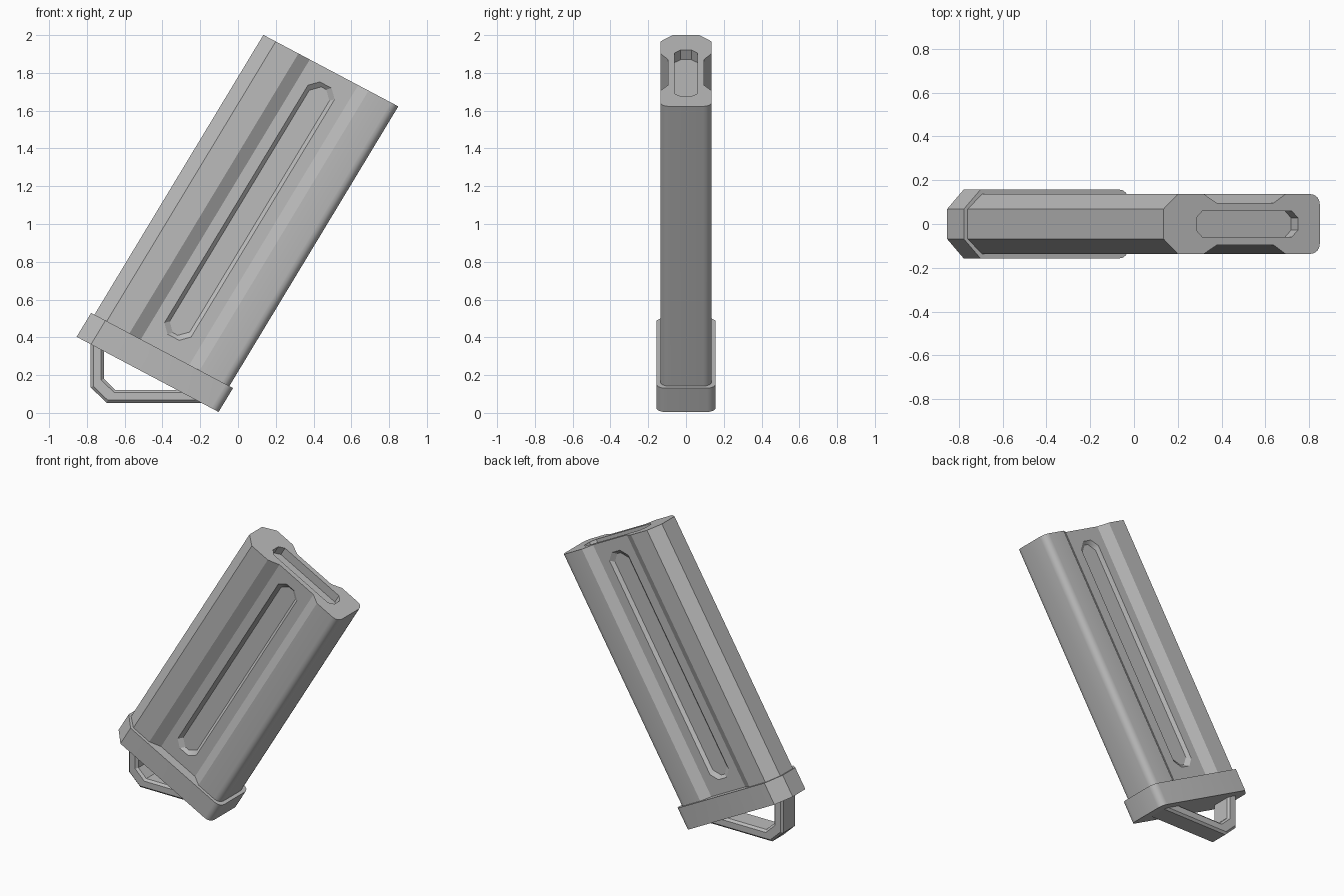
import bpy
import bmesh
from math import radians, sin, cos
from mathutils import Vector

if "Cube" in bpy.data.objects:
    bpy.data.objects.remove(bpy.data.objects["Cube"], do_unlink=True)

# Slanted frame: S runs across the body, T along it, Y is depth
ORIGIN = Vector((-0.76, 0, 0.52))
S = Vector((0.884, 0, -0.468))
T = Vector((0.517, 0, 0.856))
LENGTH = 1.73

grey = bpy.data.materials.new("plain_grey")
grey.use_nodes = True
colour = (0.5, 0.5, 0.5, 1)
grey.diffuse_color = colour
grey.node_tree.nodes["Principled BSDF"].inputs["Base Color"].default_value = colour


def place(s, y, t):
    return ORIGIN + S * s + T * t + Vector((0, y, 0))


def loft(name, loops):
    """Closed solid skinned through equal loops of points."""
    bm = bmesh.new()
    rings = [[bm.verts.new(p) for p in loop] for loop in loops]
    n = len(rings[0])
    for a, b in zip(rings, rings[1:]):
        for i in range(n):
            j = (i + 1) % n
            bm.faces.new((a[i], a[j], b[j], b[i]))
    bm.faces.new(rings[0])
    bm.faces.new(rings[-1])
    bmesh.ops.recalc_face_normals(bm, faces=bm.faces)
    mesh = bpy.data.meshes.new(name)
    bm.to_mesh(mesh)
    bm.free()
    obj = bpy.data.objects.new(name, mesh)
    bpy.context.collection.objects.link(obj)
    mesh.materials.append(grey)
    return obj


def select(obj):
    bpy.ops.object.select_all(action='DESELECT')
    obj.select_set(True)
    bpy.context.view_layer.objects.active = obj


def smooth(obj):
    select(obj)
    bpy.ops.object.shade_smooth_by_angle(angle=radians(30))


def cut(obj, cutter):
    cutter.hide_render = True
    mod = obj.modifiers.new("cut", 'BOOLEAN')
    mod.object = cutter
    mod.solver = 'EXACT'
    select(obj)
    bpy.ops.object.modifier_apply(modifier=mod.name)
    bpy.data.objects.remove(cutter, do_unlink=True)


def section(half, end, radius):
    """Half section with a rounded far corner, mirrored in depth."""
    steps = 4
    for k in range(steps + 1):
        a = radians(90 - 90 * k / steps)
        half.append((end + radius * (cos(a) - 1), half[0][2] + radius * (sin(a) - 1)))
    pts = [p[:2] for p in half]
    return pts + [(s, -y) for s, y in reversed(pts)]


def chamfered(a0, a1, b0, b1, c):
    return [(a0 + c, b0), (a1 - c, b0), (a1, b0 + c), (a1, b1 - c),
            (a1 - c, b1), (a0 + c, b1), (a0, b1 - c), (a0, b0 + c)]


# Body with a shallow channel down both broad sides
side = 0.136
body_section = section([(0, 0.068, side), (0.074, side), (0.21, side), (0.278, 0.095),
                        (0.568, 0.095), (0.63, side)], 0.808, 0.045)
body = loft("body", [[place(s, y, t) for s, y in body_section] for t in (-0.02, LENGTH)])

# Long pressed slots in the channels
for sign in (-1, 1):
    rims = []
    for grow, depth in ((0.01, 0.105), (-0.02, 0.075)):
        rim = chamfered(0.34 - grow, 0.50 + grow, 0.09 - grow, 1.65 + grow, 0.045)
        rims.append([place(s, sign * depth, t) for s, t in rim])
    cut(body, loft("slot_cutter", rims))

# Recess in the open end
mouth = chamfered(0.17, 0.695, -0.06, 0.06, 0.032)
cut(body, loft("mouth_cutter", [[place(s, y, t) for s, y in mouth]
                                for t in (LENGTH - 0.06, LENGTH + 0.05)]))
smooth(body)

# Base plate
wide = 0.157
plate_section = section([(-0.02, 0.068, wide), (0.066, wide)], 0.83, 0.045)
plate = loft("base_plate", [[place(s, y, t) for s, y in plate_section] for t in (-0.148, 0)])
smooth(plate)

# Pull loop under the plate, both ends buried in it
outline = [(-0.78, 0.42), (-0.78, 0.135), (-0.695, 0.053), (-0.14, 0.053),
           (-0.14, 0.122), (-0.65, 0.122), (-0.71, 0.18), (-0.71, 0.42)]
loop = loft("pull_loop", [[(x, y, z) for x, z in outline] for y in (-0.075, 0.075)])
bevel = loop.modifiers.new("edge_bevel", 'BEVEL')
bevel.width = 0.014
bevel.segments = 1
bevel.limit_method = 'ANGLE'
bevel.angle_limit = radians(60)
